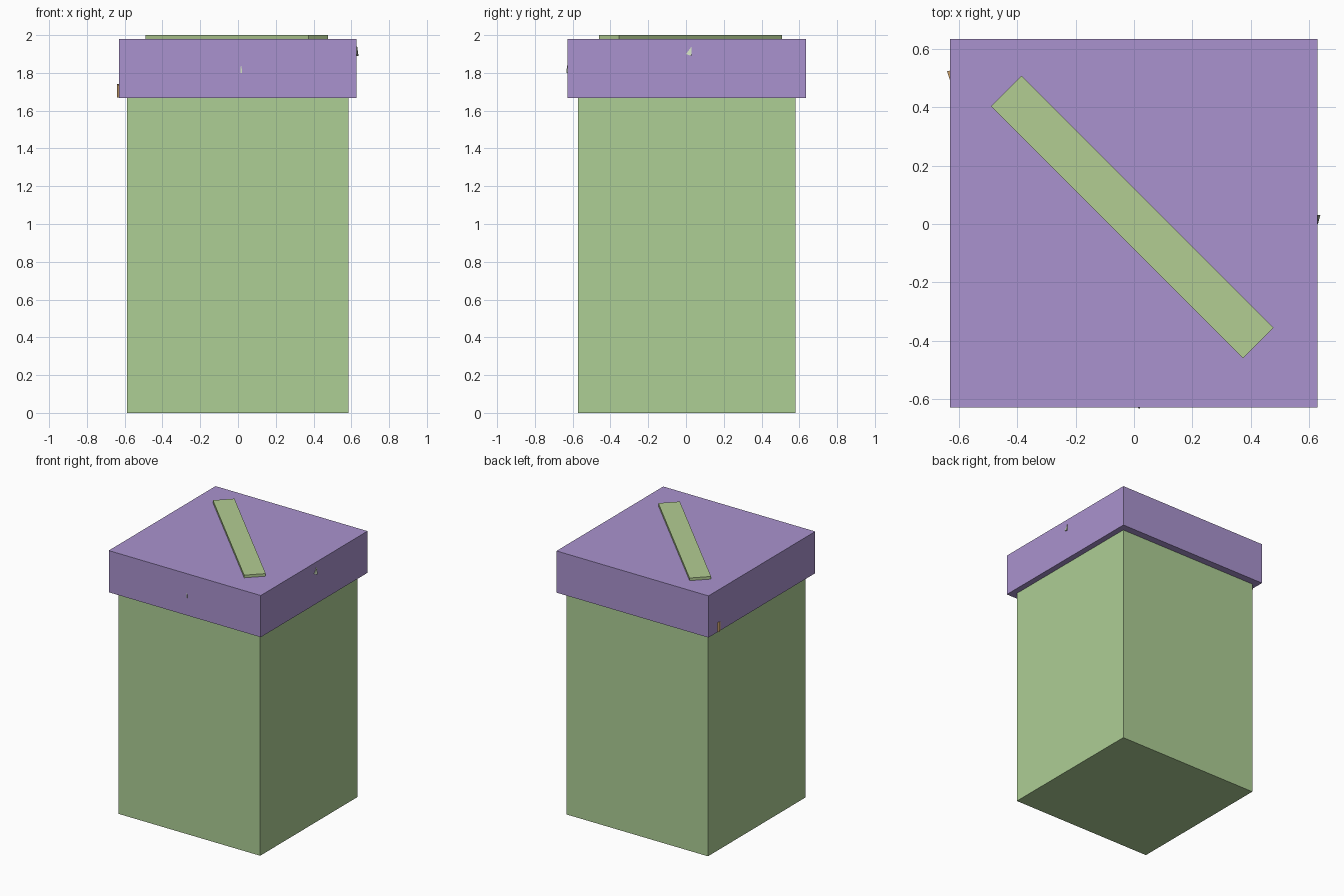
import bpy, bmesh
from math import radians
from mathutils import Vector

if "Cube" in bpy.data.objects:
    bpy.data.objects.remove(bpy.data.objects["Cube"])


def material(name, rgb):
    m = bpy.data.materials.new(name)
    m.diffuse_color = (*rgb, 1)
    m.use_nodes = True
    m.node_tree.nodes["Principled BSDF"].inputs["Base Color"].default_value = m.diffuse_color
    return m


green = material("green", (0.42, 0.62, 0.30))
purple = material("purple", (0.40, 0.29, 0.62))
lime = material("lime", (0.45, 0.61, 0.29))
orange = material("orange", (0.70, 0.42, 0.18))
pale = material("pale", (0.62, 0.72, 0.52))


def box(name, lo, hi, mat, turn=0):
    lo, hi = Vector(lo), Vector(hi)
    bpy.ops.mesh.primitive_cube_add(size=1, location=(lo + hi) / 2,
                                    rotation=(0, 0, radians(turn)))
    ob = bpy.context.object
    ob.name = name
    ob.scale = hi - lo
    ob.data.materials.append(mat)
    return ob


def chip(name, outline, inward, mat):
    """Thin wedge: a small outline pushed back into the lid."""
    bm = bmesh.new()
    face = bm.faces.new([bm.verts.new(p) for p in outline])
    out = bmesh.ops.extrude_face_region(bm, geom=[face])
    verts = [g for g in out["geom"] if isinstance(g, bmesh.types.BMVert)]
    bmesh.ops.translate(bm, verts=verts, vec=inward)
    bmesh.ops.recalc_face_normals(bm, faces=bm.faces)
    me = bpy.data.meshes.new(name)
    bm.to_mesh(me)
    bm.free()
    me.materials.append(mat)
    bpy.context.collection.objects.link(bpy.data.objects.new(name, me))


# Container and overhanging lid
box("body", (-0.588, -0.572, 0), (0.584, 0.58, 1.68), green)
box("lid", (-0.63, -0.628, 1.668), (0.628, 0.634, 1.98), purple)

# Diagonal strip on the lid
cx, cy = -0.006, 0.024
box("top_strip", (cx - 0.61, cy - 0.074, 1.978),
    (cx + 0.61, cy + 0.074, 2.0), lime, turn=-45)

# Tiny chips poking through the lid sides
chip("left_chip", [(-0.64, 0.523, 1.67), (-0.64, 0.523, 1.74),
                   (-0.631, 0.495, 1.735), (-0.631, 0.495, 1.67)],
     (0.015, 0.003, 0), orange)
chip("right_chip", [(0.638, 0.03, 1.89), (0.631, 0.03, 1.94),
                    (0.63, 0.0, 1.90)], (-0.012, 0, 0), pale)
chip("front_chip", [(0.013, -0.63, 1.80), (0.021, -0.633, 1.80),
                    (0.019, -0.63, 1.84), (0.013, -0.63, 1.83)],
     (0, 0.012, 0), pale)
